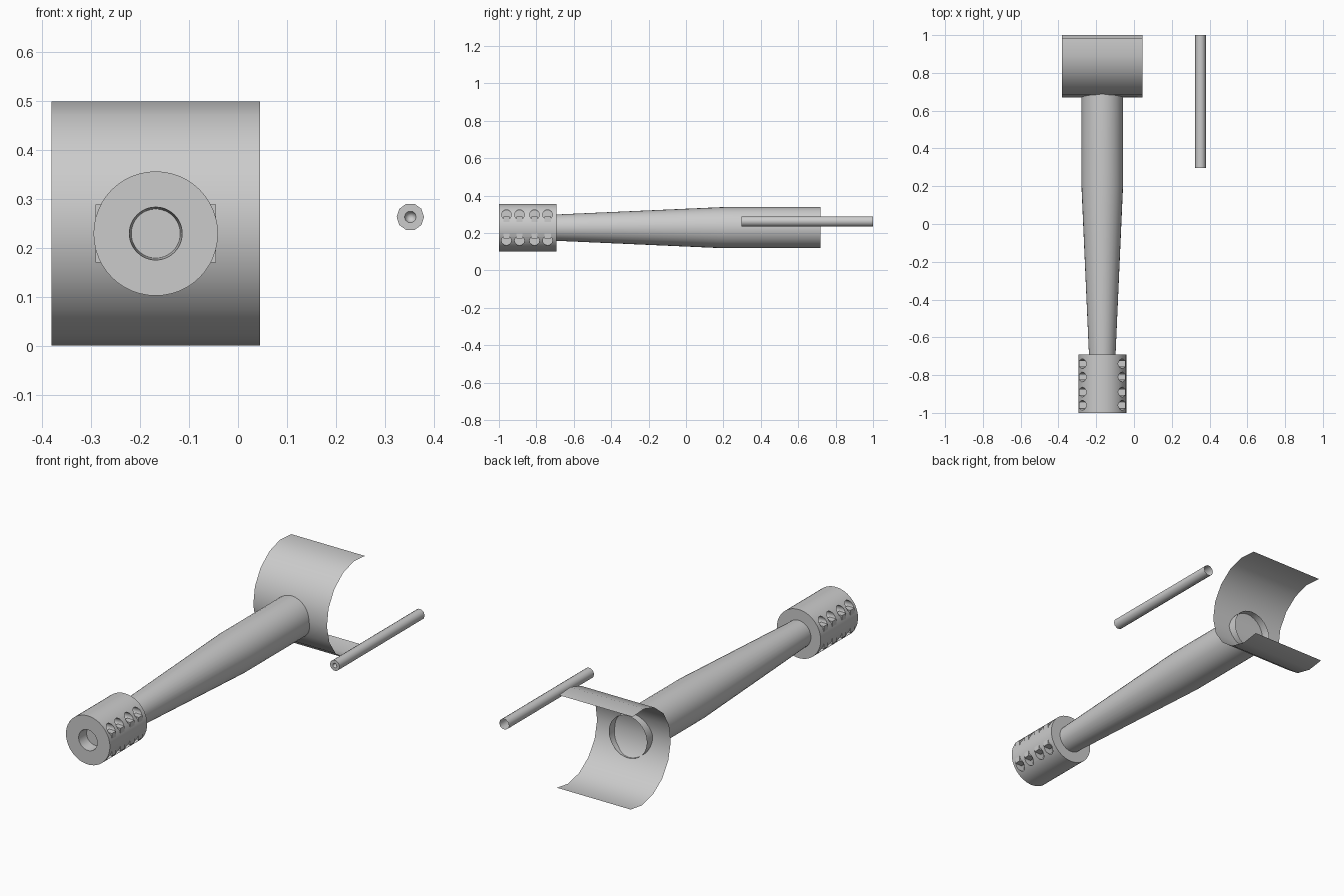
import bpy, bmesh, math
from mathutils import Matrix

if "Cube" in bpy.data.objects:
    bpy.data.objects.remove(bpy.data.objects["Cube"])

steel = bpy.data.materials.new("steel_grey")
steel.diffuse_color = (0.6, 0.6, 0.6, 1)
steel.use_nodes = True
steel.node_tree.nodes["Principled BSDF"].inputs["Base Color"].default_value = steel.diffuse_color


def finish(name, bm, smooth=35, recalc=True):
    """Turn a bmesh into a named, smooth-shaded object."""
    if recalc:
        bmesh.ops.recalc_face_normals(bm, faces=bm.faces[:])
    mesh = bpy.data.meshes.new(name)
    bm.to_mesh(mesh)
    bm.free()
    mesh.materials.append(steel)
    ob = bpy.data.objects.new(name, mesh)
    bpy.context.collection.objects.link(ob)
    shade(ob, smooth)
    return ob


def shade(ob, angle):
    bpy.ops.object.select_all(action='DESELECT')
    bpy.context.view_layer.objects.active = ob
    ob.select_set(True)
    bpy.ops.object.shade_smooth_by_angle(angle=math.radians(angle))


def lathe(name, profile, x, z, sides, smooth=35):
    """Revolve (radius, y) points about an axis parallel to y."""
    bm = bmesh.new()
    rings = []
    for r, y in profile:
        if r == 0:
            rings.append([bm.verts.new((x, y, z))] * sides)
        else:
            rings.append([bm.verts.new((x + r * math.cos(a), y, z + r * math.sin(a)))
                          for a in (2 * math.pi * i / sides for i in range(sides))])
    for p, q in zip(rings, rings[1:]):
        for i in range(sides):
            j = (i + 1) % sides
            bm.faces.new(list(dict.fromkeys((p[i], q[i], q[j], p[j]))))
    return finish(name, bm, smooth)


def box(bm, cx, cy, cz, sx, sy, sz):
    bmesh.ops.create_cube(bm, size=1, matrix=Matrix.Translation((cx, cy, cz))
                          @ Matrix.Diagonal((sx, sy, sz, 1)))


GX, GZ = -0.168, 0.229          # gun axis
PORTS = (-0.96, -0.89, -0.81, -0.74)

# Tapered gun barrel, open at the rear
lathe("barrel", [(0.07, -0.70), (0.11, 0.20), (0.11, 0.72)], GX, GZ, 32)

# Muzzle brake with a blind bore
brake = lathe("muzzle_brake",
              [(0, -0.94), (0.050, -0.94), (0.054, -1.0), (0.127, -1.0),
               (0.127, -0.692), (0, -0.692)], GX, GZ, 48)

# Two rows of gas ports on each side, cut with sideways cylinders
bm = bmesh.new()
for side in (-1, 1):
    for y in PORTS:
        for dz in (-0.069, 0.069):
            bmesh.ops.create_cone(
                bm, cap_ends=True, segments=16, radius1=0.026, radius2=0.026, depth=0.12,
                matrix=Matrix.Translation((GX + side * 0.12, y, GZ + dz))
                @ Matrix.Rotation(math.pi / 2, 4, 'Y'))
cutter = finish("port_cutter", bm)
cutter.hide_render = True
mod = brake.modifiers.new("ports", 'BOOLEAN')
mod.object, mod.operation, mod.solver = cutter, 'DIFFERENCE', 'EXACT'
bpy.context.view_layer.objects.active = brake
bpy.ops.object.modifier_apply(modifier=mod.name)
bpy.data.objects.remove(cutter)
shade(brake, 35)

# Upright bars showing inside the ports
bm = bmesh.new()
for side in (-1, 1):
    for y in PORTS:
        box(bm, GX + side * 0.103, y, GZ, 0.04, 0.034, 0.118)
finish("port_bars", bm)

# Curved mantlet: an open sheet, slightly more than half a cylinder
bm = bmesh.new()
STEPS, R, CY, CZ = 10, 0.25, 0.92, 0.25
rows = []
for i in range(STEPS + 1):
    a = math.radians(75 + (289 - 75) * i / STEPS)
    y, z = CY + R * math.cos(a), CZ + R * math.sin(a)
    rows.append([bm.verts.new((x, y, z)) for x in (-0.381, 0.045)])
for p, q in zip(rows, rows[1:]):
    bm.faces.new((p[0], q[0], q[1], p[1]))
finish("mantlet", bm, recalc=False)

# Slim secondary barrel with a dimpled muzzle and an open rear
lathe("secondary_barrel",
      [(0, 0.33), (0.012, 0.297), (0.028, 0.297), (0.028, 1.0)], 0.352, 0.263, 10, 40)
